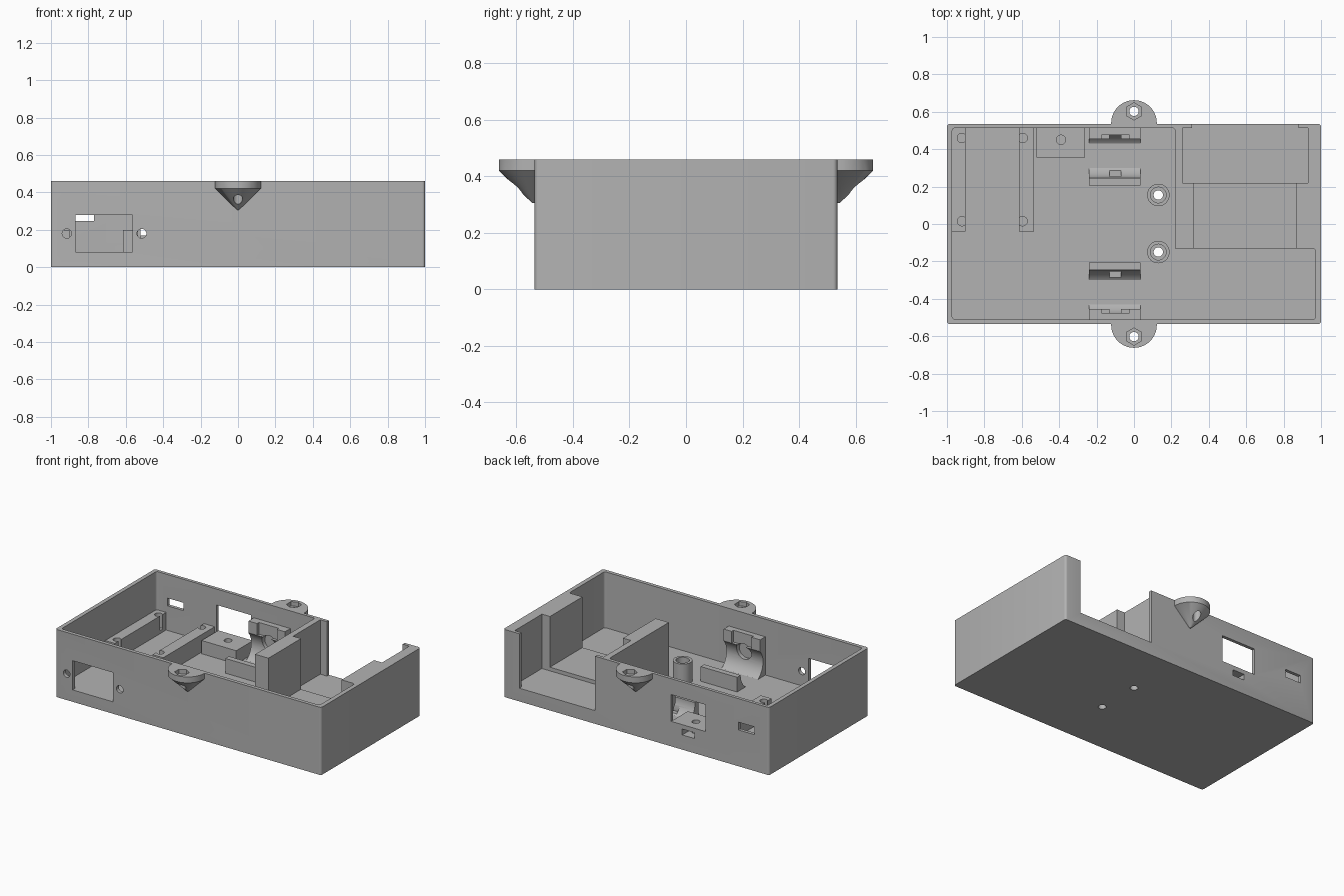
import bpy, bmesh, math
from mathutils import Matrix

old = bpy.data.objects.get("Cube")
if old:
    bpy.data.objects.remove(old, do_unlink=True)

grey = bpy.data.materials.new("plain grey")
grey.use_nodes = True
COLOUR = (0.45, 0.45, 0.45, 1)
grey.diffuse_color = COLOUR
grey.node_tree.nodes["Principled BSDF"].inputs["Base Color"].default_value = COLOUR


def finish(name, bm):
    bmesh.ops.recalc_face_normals(bm, faces=bm.faces)
    mesh = bpy.data.meshes.new(name)
    bm.to_mesh(mesh)
    bm.free()
    mesh.materials.append(grey)
    obj = bpy.data.objects.new(name, mesh)
    bpy.context.collection.objects.link(obj)
    return obj


def box(name, x0, x1, y0, y1, z0, z1, radius=0):
    """Box between limits, optionally with rounded upright edges."""
    bm = bmesh.new()
    bmesh.ops.create_cube(bm, size=1)
    for v in bm.verts:
        v.co = ((x0 + x1) / 2 + v.co.x * (x1 - x0),
                (y0 + y1) / 2 + v.co.y * (y1 - y0),
                (z0 + z1) / 2 + v.co.z * (z1 - z0))
    if radius:
        upright = [e for e in bm.edges if abs(e.verts[0].co.z - e.verts[1].co.z) > 0.01]
        bmesh.ops.bevel(bm, geom=upright, offset=radius, segments=4,
                        profile=0.5, affect='EDGES')
    return finish(name, bm)


def rod(name, x, y, z0, z1, r0, r1=None, sides=32):
    """Upright cylinder or cone."""
    bm = bmesh.new()
    bmesh.ops.create_cone(bm, cap_ends=True, segments=sides, radius1=r0,
                          radius2=r0 if r1 is None else r1, depth=z1 - z0,
                          matrix=Matrix.Translation((x, y, (z0 + z1) / 2)))
    return finish(name, bm)


def hole_y(x, z, y0, y1, r):
    """Cutter for a round hole running front to back."""
    bm = bmesh.new()
    turn = Matrix.Rotation(math.pi / 2, 4, 'X')
    bmesh.ops.create_cone(bm, cap_ends=True, segments=32, radius1=r, radius2=r,
                          depth=abs(y1 - y0),
                          matrix=Matrix.Translation((x, (y0 + y1) / 2, z)) @ turn)
    return finish("cutter", bm)


def prism(name, profile, x0, x1):
    """Extrude a (y, z) profile along x."""
    bm = bmesh.new()
    face = bm.faces.new([bm.verts.new((x0, y, z)) for y, z in profile])
    out = bmesh.ops.extrude_face_region(bm, geom=[face])
    for v in out["geom"]:
        if isinstance(v, bmesh.types.BMVert):
            v.co.x = x1
    return finish(name, bm)


def combine(obj, others, operation='DIFFERENCE'):
    """Apply booleans and remove the helper objects."""
    for other in others:
        mod = obj.modifiers.new("shape", 'BOOLEAN')
        mod.operation = operation
        mod.solver = 'EXACT'
        mod.object = other
        other.hide_render = True
    graph = bpy.context.evaluated_depsgraph_get()
    graph.update()
    mesh = bpy.data.meshes.new_from_object(obj.evaluated_get(graph))
    obj.modifiers.clear()
    obj.data = mesh
    for other in others:
        bpy.data.objects.remove(other, do_unlink=True)
    return obj


def cut(x0, x1, y0, y1, z0, z1, radius=0):
    return box("cutter", x0, x1, y0, y1, z0, z1, radius)


H, W, FLOOR = 0.46, 0.535, 0.08
TOP = H + 0.1
parts = []
posts = [(0.13, 0.155), (0.13, -0.15)]

# Enclosure with main room, front channel and stepped bay open at the back
case = box("case", -1, 1, -W, W, 0, H, 0.015)
room = combine(cut(-0.972, 0.22, -0.51, 0.513, FLOOR, TOP, 0.015),
               [cut(0.1, 0.97, -0.51, -0.13, FLOOR, TOP, 0.015)], 'UNION')
combine(case, [
    room,
    cut(0.32, 0.87, -0.2, 0.3, 0.115, TOP),
    cut(0.26, 0.93, 0.22, 0.513, 0.09, TOP),
    cut(0.31, 0.88, 0.45, 0.6, 0.09, TOP),
    # front port with screw holes
    cut(-0.87, -0.565, -0.6, -0.48, FLOOR + 0.001, 0.28),
    hole_y(-0.915, 0.18, -0.6, -0.48, 0.025),
    hole_y(-0.515, 0.18, -0.6, -0.48, 0.025),
    # back window and slots
    cut(-0.52, -0.262, 0.48, 0.6, 0.17, 0.352),
    cut(-0.89, -0.77, 0.48, 0.6, 0.247, 0.3),
    cut(-0.437, -0.346, 0.48, 0.6, 0.1, 0.14),
] + [rod("cutter", x, y, -0.1, 0.2, 0.025) for x, y in posts])
parts.append(case)

# Board rails with screw holes
for side, x0, x1, hx in (("right", -0.98, -0.9, -0.92), ("left", -0.615, -0.535, -0.595)):
    rail = box("rail_" + side, x0, x1, -0.04, 0.52, FLOOR - 0.01, 0.2)
    parts.append(combine(rail, [rod("cutter", hx, y, 0.1, 0.3, 0.025)
                                for y in (0.015, 0.46)]))

# Window block with screw hole and nut slot
block = box("window_block", -0.522, -0.262, 0.355, 0.52, FLOOR - 0.01, 0.17)
parts.append(combine(block, [rod("cutter", -0.39, 0.45, 0.09, 0.3, 0.025),
                             cut(-0.437, -0.346, 0.4, 0.6, 0.1, 0.14)]))

# Screw posts
for i, (x, y) in enumerate(posts):
    post = rod("screw_post_%d" % i, x, y, FLOOR - 0.01, 0.22, 0.06)
    parts.append(combine(post, [rod("cutter", x, y, 0, 0.3, 0.025),
                                rod("cutter", x, y, 0.17, 0.3, 0.042)]))


def arc(a0, a1, steps=14):
    angles = [math.radians(a0 + (a1 - a0) * i / steps) for i in range(steps + 1)]
    return [(0.365 + 0.12 * math.cos(a), 0.18 + 0.12 * math.sin(a)) for a in angles]


# Curved cradles and mounting ears, mirrored front to back
for s, end in ((1, "back"), (-1, "front")):
    X0, X1, XM = -0.24, 0.035, -0.1
    tall = arc(-65, 41.8) + [(0.455, 0.34), (0.52, 0.34), (0.52, 0.07)]
    low = arc(245, 180) + [(0.207, 0.18), (0.207, 0.07)]
    clip = prism("cradle_clip_" + end, [(s * y, z) for y, z in tall], X0, X1)
    parts.append(combine(clip, [
        cut(XM - 0.075, XM + 0.075, *sorted((s * 0.4, s * 0.475)), 0.26, 0.4),
        hole_y(XM, 0.215, s * 0.4, s * 0.511, 0.055)]))
    rest = prism("cradle_rest_" + end, [(s * y, z) for y, z in low], X0, X1)
    parts.append(combine(rest, [
        cut(XM - 0.03, XM + 0.03, *sorted((s * 0.255, s * 0.32)), 0.09, 0.16)]))

    ear = rod("mounting_ear_" + end, 0, s * 0.54, 0.42, H, 0.122, sides=48)
    cone = rod("ear_cone", 0, s * 0.54, 0.305, 0.42, 0.004, 0.122, sides=48)
    combine(ear, [cone], 'UNION')
    parts.append(combine(ear, [
        cut(-0.3, 0.3, *sorted((s * 0.2, s * 0.525)), 0.2, 0.6),
        rod("cutter", 0, s * 0.602, 0.2, 0.6, 0.025),
        rod("cutter", 0, s * 0.602, 0.43, 0.6, 0.046, sides=6)]))

# Smooth curves, crisp edges
bpy.ops.object.select_all(action='DESELECT')
for part in parts:
    part.select_set(True)
bpy.context.view_layer.objects.active = case
bpy.ops.object.shade_smooth_by_angle(angle=math.radians(30))
